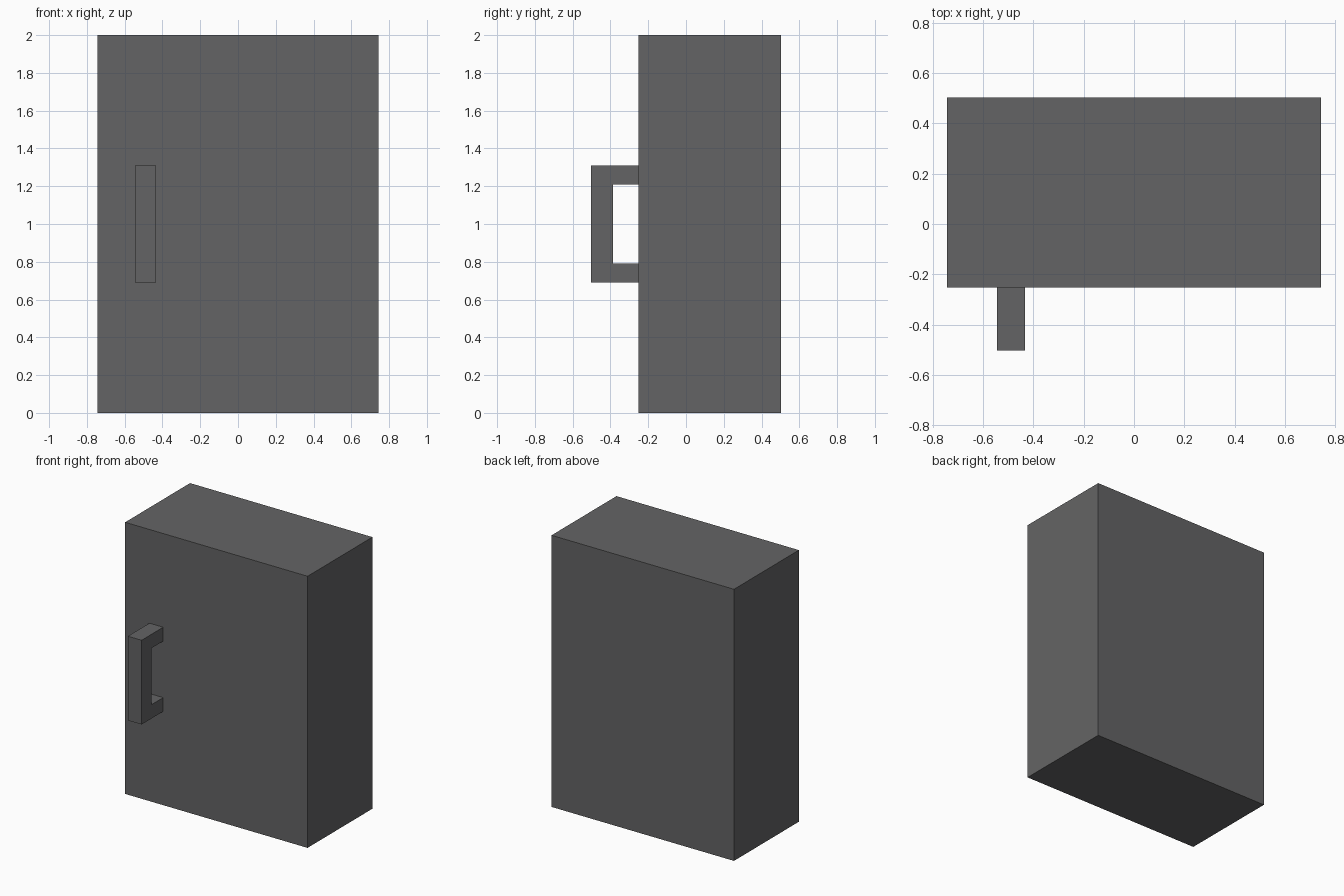
import bpy, bmesh

if "Cube" in bpy.data.objects:
    bpy.data.objects.remove(bpy.data.objects["Cube"])

grey = bpy.data.materials.new("dark grey")
grey.diffuse_color = (0.127, 0.127, 0.13, 1)
grey.use_nodes = True
grey.node_tree.nodes["Principled BSDF"].inputs["Base Color"].default_value = grey.diffuse_color


def extrude_profile(name, profile, x0, x1):
    """Extrude a closed (y, z) outline from x0 to x1."""
    bm = bmesh.new()
    face = bm.faces.new([bm.verts.new((x0, y, z)) for y, z in profile])
    geom = bmesh.ops.extrude_face_region(bm, geom=[face])["geom"]
    verts = [g for g in geom if isinstance(g, bmesh.types.BMVert)]
    bmesh.ops.translate(bm, vec=(x1 - x0, 0, 0), verts=verts)
    bmesh.ops.recalc_face_normals(bm, faces=bm.faces)
    mesh = bpy.data.meshes.new(name)
    bm.to_mesh(mesh)
    bm.free()
    mesh.materials.append(grey)
    obj = bpy.data.objects.new(name, mesh)
    bpy.context.collection.objects.link(obj)
    return obj


# Cabinet body
front, back = -0.252, 0.503
extrude_profile("cabinet_body", [(front, 0), (back, 0), (back, 2), (front, 2)], -0.743, 0.743)

# Door handle: C-shaped bar, mirrored about mid height
half = [(front, 0.31), (-0.503, 0.31)]
inner = [(-0.387, 0.208), (front, 0.208)]
outline = ([(y, 1 + z) for y, z in half] + [(y, 1 - z) for y, z in reversed(half)]
           + [(y, 1 - z) for y, z in reversed(inner)] + [(y, 1 + z) for y, z in inner])
extrude_profile("door_handle", outline, -0.545, -0.433)
